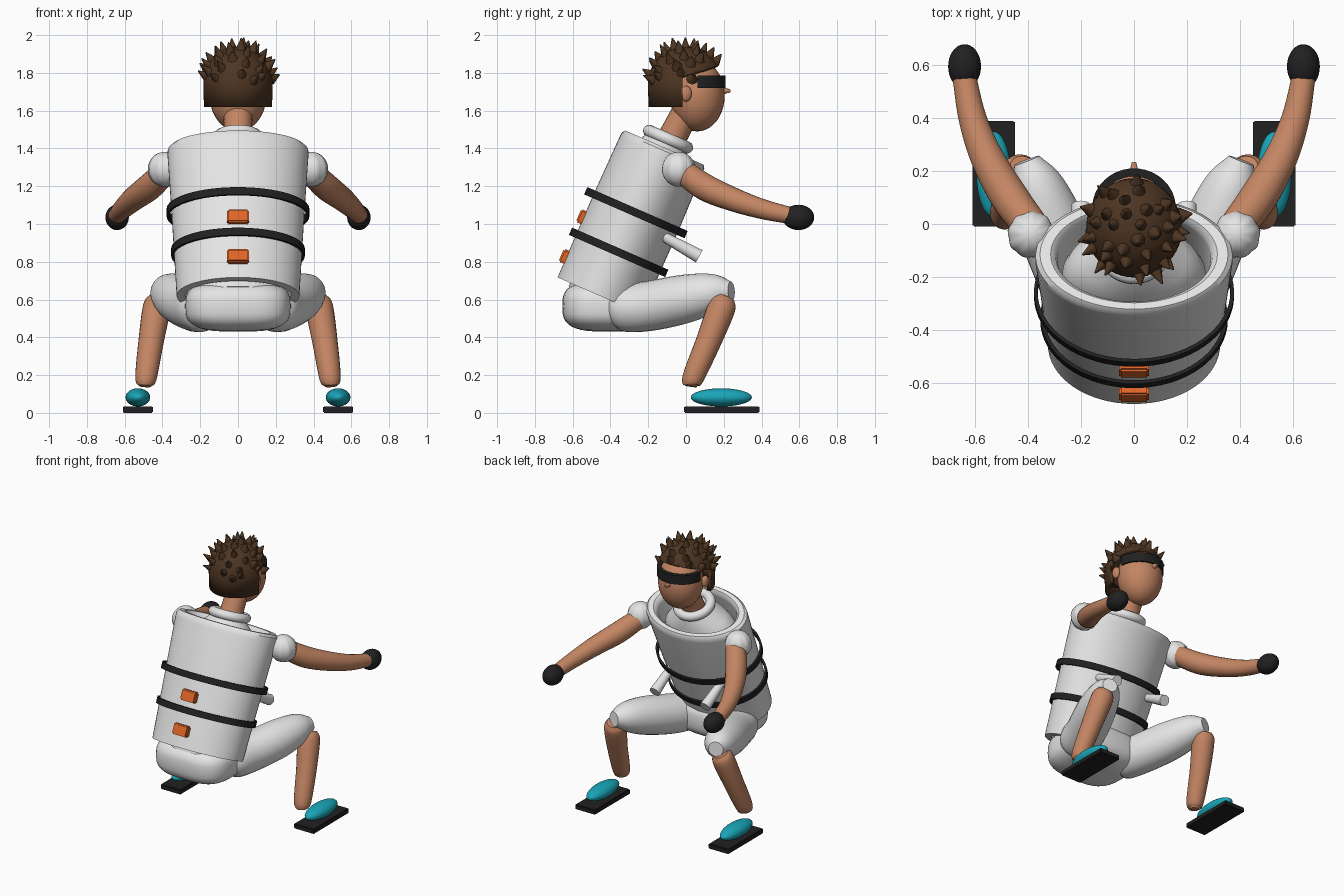
import bpy, bmesh, math, random
from mathutils import Vector, Matrix

if "Cube" in bpy.data.objects:
    bpy.data.objects.remove(bpy.data.objects["Cube"])

random.seed(4)

def mat(name, r, g, b):
    m = bpy.data.materials.new(name)
    m.diffuse_color = (r, g, b, 1)
    m.use_nodes = True
    m.node_tree.nodes["Principled BSDF"].inputs["Base Color"].default_value = m.diffuse_color
    return m

WHITE = mat("white", .78, .78, .78)
SKIN = mat("skin", .55, .235, .125)
HAIR = mat("hair brown", .075, .036, .016)
BLACK = mat("black", .015, .015, .016)
TEAL = mat("teal", .01, .38, .48)
ORANGE = mat("orange", .75, .13, .02)

def finish(name, bm, m, angle=40, matrix=None):
    bmesh.ops.recalc_face_normals(bm, faces=bm.faces)
    me = bpy.data.meshes.new(name)
    bm.to_mesh(me)
    bm.free()
    ob = bpy.data.objects.new(name, me)
    bpy.context.collection.objects.link(ob)
    me.materials.append(m)
    if matrix:
        ob.matrix_world = matrix
    bpy.ops.object.select_all(action='DESELECT')
    ob.select_set(True)
    bpy.context.view_layer.objects.active = ob
    bpy.ops.object.shade_smooth_by_angle(angle=math.radians(angle))
    return ob

def skin_rings(bm, rings, closed):
    n = len(rings[0])
    pairs = list(zip(rings, rings[1:] + rings[:1])) if closed else list(zip(rings, rings[1:]))
    for a, b in pairs:
        for i in range(n):
            j = (i + 1) % n
            bm.faces.new((a[i], a[j], b[j], b[i]))
    if not closed:
        bm.faces.new(rings[0])
        bm.faces.new(rings[-1])

def lathe(name, prof, m, matrix, closed=False, n=64, angle=40):
    """Elliptical rings (rx, ry, z) joined into a body."""
    bm = bmesh.new()
    rings = [[bm.verts.new((rx * math.cos(2 * math.pi * i / n), ry * math.sin(2 * math.pi * i / n), z))
              for i in range(n)] for rx, ry, z in prof]
    skin_rings(bm, rings, closed)
    return finish(name, bm, m, angle, matrix)

def limb(name, pts, m, n=24, steps=5):
    """Tapered tube through smooth (x, y, z, r) points."""
    p = [Vector(q) for q in pts]
    p = [2 * p[0] - p[1]] + p + [2 * p[-1] - p[-2]]
    path = []
    for a, b, c, d in zip(p, p[1:], p[2:], p[3:]):
        for k in range(steps):
            t = k / steps
            path.append(.5 * (2 * b + (c - a) * t + (2 * a - 5 * b + 4 * c - d) * t * t
                              + (3 * b - a - 3 * c + d) * t ** 3))
    path.append(p[-2])
    d = (path[-1] - path[0]).xyz.normalized()
    u = d.cross(Vector((1, 0, 0))).normalized()
    bm = bmesh.new()
    rings = []
    for i, c in enumerate(path):
        t = (path[min(i + 1, len(path) - 1)] - path[max(i - 1, 0)]).xyz.normalized()
        u = (u - t * u.dot(t)).normalized()
        v = t.cross(u)
        rings.append([bm.verts.new(c.xyz + c.w * (u * math.cos(2 * math.pi * k / n) + v * math.sin(2 * math.pi * k / n)))
                      for k in range(n)])
    skin_rings(bm, rings, False)
    return finish(name, bm, m, 50)

def ball(name, c, r, m, power=1.0, lump=0):
    bm = bmesh.new()
    bmesh.ops.create_uvsphere(bm, u_segments=36, v_segments=20, radius=1)
    for v in bm.verts:
        if power != 1:
            v.co = Vector([math.copysign(abs(k) ** power, k) for k in v.co])
        if lump:
            v.co *= 1 + lump * math.sin(9 * math.atan2(v.co.y, v.co.x)) * (1 - v.co.z ** 2)
        v.co = Vector(c) + Vector([a * b for a, b in zip(v.co, r)])
    return finish(name, bm, m, 60)

def box(name, size, m, matrix, bevel=.008):
    bm = bmesh.new()
    bmesh.ops.create_cube(bm, size=1)
    for v in bm.verts:
        v.co = Vector([a * b for a, b in zip(v.co, size)])
    bmesh.ops.bevel(bm, geom=bm.edges[:], offset=bevel, segments=2, affect='EDGES')
    return finish(name, bm, m, 40, matrix)

def add_cone(bm, base, direction, r1, r2, h, seg=10):
    q = Vector(direction).to_track_quat('Z', 'Y').to_matrix().to_4x4()
    bmesh.ops.create_cone(bm, cap_ends=True, segments=seg, radius1=r1, radius2=r2, depth=h,
                          matrix=Matrix.Translation(base) @ q @ Matrix.Translation((0, 0, h / 2)))

# Leaning torso frame: local z runs up the spine, local y points to the chest
LEAN = Matrix.Translation((0, -.265, 1.06)) @ Matrix.Rotation(math.radians(-23.6), 4, 'X')

# Hollow shell, inner body, collar
lathe("torso_shell", [(.325, .243, -.48), (.352, .245, 0), (.373, .24, .33), (.372, .238, .36), (.355, .226, .376),
                      (.315, .2, .376), (.296, .188, .36), (.29, .185, .33), (.28, .195, -.48)], WHITE, LEAN, True)
lathe("inner_body", [(.24, .17, -.5), (.27, .18, -.3), (.27, .18, .2), (.25, .165, .27), (.2, .15, .33),
                     (.14, .13, .38), (.11, .11, .42)], WHITE, LEAN)
lathe("collar", [(.11 + .032 * math.cos(a * math.pi / 6), .11 + .032 * math.sin(a * math.pi / 6 + math.pi / 2),
                  .425 + .032 * math.sin(a * math.pi / 6)) for a in range(12)], WHITE, LEAN, True)

# Straps and buckles
for tag, rx, ry, t in (("upper", .378, .29, 0), ("lower", .354, .278, -.229)):
    lathe(tag + "_strap", [(rx, ry, t - .021), (rx, ry, t + .021), (rx - .014, ry - .014, t + .021),
                           (rx - .014, ry - .014, t - .021)], BLACK, LEAN, True)
    box(tag + "_buckle", (.115, .045, .075), ORANGE, LEAN @ Matrix.Translation((0, -.25, t - .135)))

# Pelvis
ball("pelvis", (0, -.41, .565), (.28, .245, .135), WHITE, .65)

# Head
limb("neck", [(0, -.09, 1.42, .08), (0, -.04, 1.52, .075), (0, .02, 1.62, .08)], SKIN)
ball("face", (0, .06, 1.68), (.15, .145, .19), SKIN)
bm = bmesh.new()
add_cone(bm, (0, .185, 1.705), (0, 1, 0), .022, .008, .05)
finish("nose", bm, SKIN)

# Visor: half band around the eyes
bm = bmesh.new()
rows = []
for i in range(25):
    a = math.pi * i / 24
    rows.append([bm.verts.new((rx * math.cos(a), .06 + ry * math.sin(a), z))
                 for rx, ry, z in ((.158, .15, 1.72), (.158, .15, 1.785), (.13, .12, 1.785), (.13, .12, 1.72))])
skin_rings(bm, rows, False)
finish("visor", bm, BLACK)

# Hair cap: dome with straight sides, cut away from the face
bm = bmesh.new()
bmesh.ops.create_uvsphere(bm, u_segments=48, v_segments=32, radius=1)
bmesh.ops.bisect_plane(bm, geom=bm.verts[:] + bm.edges[:] + bm.faces[:], plane_co=(0, 0, 0),
                       plane_no=(0, 0, 1), clear_inner=True)
for v in bm.verts:
    v.co = Vector((v.co.x * .185, v.co.y * .2 - .002, 1.74 + v.co.z * .2))
rim = [e for e in bm.edges if e.is_boundary]
low = bmesh.ops.extrude_edge_only(bm, edges=rim)['geom']
for v in [g for g in low if isinstance(g, bmesh.types.BMVert)]:
    v.co = Vector((v.co.x * .98, v.co.y * .98, 1.62))
for co, no in (((0, -.02, 0), (0, 1, 0)), ((0, .1, 1.815), (0, -.3, 1))):
    bmesh.ops.bisect_plane(bm, geom=bm.verts[:] + bm.edges[:] + bm.faces[:], plane_co=co, plane_no=no)
gone = [f for f in bm.faces if f.calc_center_median().y > -.02
        and f.calc_center_median().z - 1.815 < .3 * (f.calc_center_median().y - .1)]
bmesh.ops.delete(bm, geom=gone, context='FACES')
cap = finish("hair_cap", bm, HAIR, 50)
s = cap.modifiers.new("thickness", 'SOLIDIFY')
s.thickness = .03
s.offset = -1

# Hair spikes spread over the dome
bm = bmesh.new()
for i in range(46):
    h = .99 - .93 * i / 46
    a = i * 2.39996 + random.uniform(-.2, .2)
    w = math.sqrt(1 - h * h)
    d = Vector((w * math.cos(a), w * math.sin(a), h))
    base = Vector((d.x * .178, d.y * .192, 1.74 + d.z * .192))
    if base.y > .06 and base.z < 1.84:
        continue
    add_cone(bm, base, d + Vector((0, 0, .35)), random.uniform(.024, .032), .003, random.uniform(.05, .068), 8)
finish("hair_spikes", bm, HAIR, 50)

# Paired parts
for side, s in (("left", -1), ("right", 1)):
    def mir(pts):
        return [(s * x, y, z, r) for x, y, z, r in pts]
    ball(side + "_ear", (s * .152, 0, 1.69), (.022, .03, .042), SKIN)
    ball(side + "_sleeve", (s * .388, -.04, 1.29), (.088, .088, .092), WHITE, 1, .03)
    limb(side + "_arm", mir([(.38, -.02, 1.28, .065), (.47, .1, 1.195, .071), (.555, .25, 1.13, .063),
                             (.61, .4, 1.08, .053), (.64, .55, 1.045, .045)]), SKIN)
    ball(side + "_glove", (s * .64, .595, 1.035), (.062, .084, .067), BLACK)
    limb(side + "_thigh", mir([(.17, -.385, .55, .06), (.19, -.345, .555, .122), (.235, -.2, .565, .132),
                               (.315, 0, .605, .128), (.37, .15, .637, .1), (.405, .24, .645, .05)]), WHITE)
    limb(side + "_shin", mir([(.492, .025, .14, .03), (.488, .035, .18, .056), (.46, .12, .38, .067),
                              (.43, .19, .56, .073), (.42, .21, .61, .05)]), SKIN)
    ball(side + "_shoe", (s * .53, .187, .082), (.065, .162, .048), TEAL)
    box(side + "_foot_board", (.16, .4, .035), BLACK, Matrix.Translation((s * .53, .19, .0175)), .005)
    # Short peg on the chest
    bm = bmesh.new()
    add_cone(bm, (s * .2, -.14, .945), (0, .87, -.48), .025, .037, .24, 20)
    finish(side + "_chest_peg", bm, WHITE)
